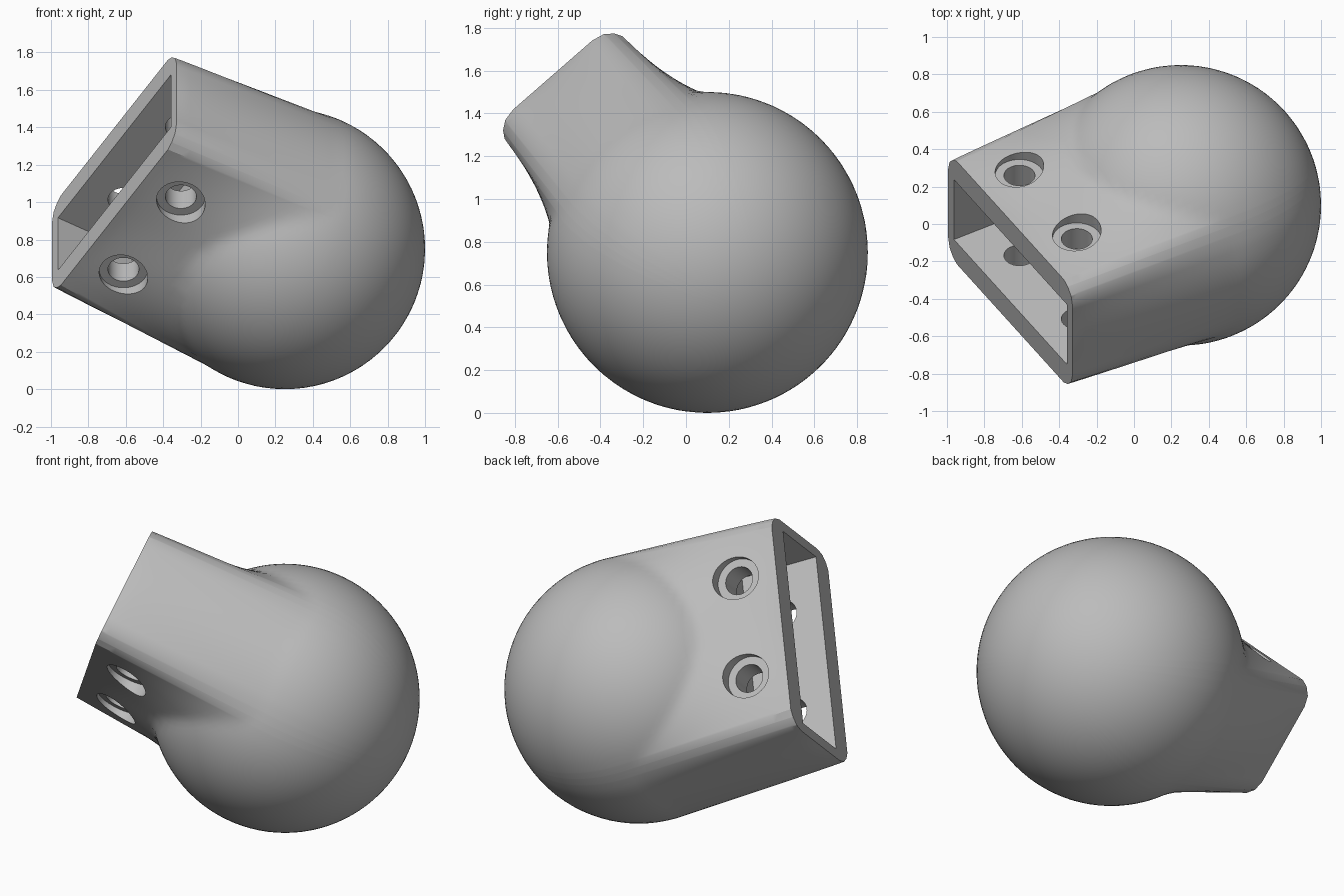
import bpy, bmesh, math
from mathutils import Matrix, Vector

cube = bpy.data.objects.get("Cube")
if cube:
    bpy.data.objects.remove(cube)

R, NECK = 0.75, 1.06                       # ball radius, distance to the open end
CENTRE = Vector((0.25, 0.10, 0.75))
axis = Vector((-0.859, -0.336, 0.385)).normalized()
side = Vector((0, 0.753, 0.657))
side = (side - axis * side.dot(axis)).normalized()
long_dir = side.cross(axis)
FRAME = Matrix((long_dir, side, axis)).transposed().to_4x4()
FRAME.translation = CENTRE

grey = bpy.data.materials.new("plain grey")
grey.use_nodes = True
colour = (0.5, 0.5, 0.5, 1)
grey.diffuse_color = colour
grey.node_tree.nodes["Principled BSDF"].inputs["Base Color"].default_value = colour

# One quarter of the mouth outline: flat sides with rounded corners
QUARTER = [(0.65, 0), (0.65, 0.245), (0.635, 0.305), (0.60, 0.345), (0.56, 0.365), (0, 0.365)]


def mouth_radius(angle):
    c, s = abs(math.cos(angle)), abs(math.sin(angle))
    for (ax, ay), (bx, by) in zip(QUARTER, QUARTER[1:]):
        if ax * s - ay * c >= -1e-9 and bx * s - by * c <= 1e-9:
            return (ax * by - ay * bx) / (c * (by - ay) - s * (bx - ax))
    return R


def shell_radius(angle, t):
    ball = math.sqrt(max(R * R - t * t, 0))
    if t <= 0:
        return ball
    s = 1 - t / NECK
    power = 1.6 * math.sin(angle) ** 2 + 0.7 * math.cos(angle) ** 2
    start = mouth_radius(angle)
    return max(ball, start + (R - start) * s ** power)


# Ring angles, with the mouth corners included
steps = {round(math.radians(i * 3.75), 5) for i in range(96)}
for x, y in QUARTER[1:-1]:
    a = math.atan2(y, x)
    steps |= {a, math.pi - a, math.pi + a, 2 * math.pi - a}
angles = sorted(steps)

# Ball blended into a flat sided neck
heights = [NECK * (1 - i / 28) for i in range(28)]
heights += [-R * math.sin(i * math.pi / 48) for i in range(24)]
bm = bmesh.new()
rings = [[bm.verts.new((shell_radius(a, t) * math.cos(a), shell_radius(a, t) * math.sin(a), t))
          for a in angles] for t in heights]
n = len(angles)
for upper, lower in zip(rings, rings[1:]):
    for i in range(n):
        j = (i + 1) % n
        bm.faces.new((upper[i], lower[i], lower[j], upper[j]))
bm.faces.new(rings[0])
pole = bm.verts.new((0, 0, -R))
for i in range(n):
    bm.faces.new((rings[-1][i], pole, rings[-1][(i + 1) % n]))
bmesh.ops.recalc_face_normals(bm, faces=bm.faces)
mesh = bpy.data.meshes.new("ball_socket_body")
bm.to_mesh(mesh)
bm.free()
body = bpy.data.objects.new("ball_socket_body", mesh)
bpy.context.collection.objects.link(body)
mesh.materials.append(grey)


def cut(name, build):
    """Subtract a temporary shape from the body."""
    b = bmesh.new()
    build(b)
    m = bpy.data.meshes.new(name)
    b.to_mesh(m)
    b.free()
    m.materials.append(grey)
    cutter = bpy.data.objects.new(name, m)
    cutter.hide_render = True
    bpy.context.collection.objects.link(cutter)
    mod = body.modifiers.new(name, 'BOOLEAN')
    mod.operation, mod.solver, mod.object = 'DIFFERENCE', 'EXACT', cutter
    bpy.context.view_layer.objects.active = body
    bpy.ops.object.modifier_apply(modifier=name)
    bpy.data.objects.remove(cutter)


def box(size, place):
    return lambda b: bmesh.ops.create_cube(
        b, size=1, matrix=Matrix.Translation(place) @ Matrix.Diagonal((*size, 1)))


def cylinder(radius, depth, place):
    return lambda b: bmesh.ops.create_cone(
        b, cap_ends=True, segments=40, radius1=radius, radius2=radius, depth=depth,
        matrix=Matrix.Translation(place) @ Matrix.Rotation(math.pi / 2, 4, 'X'))


# Slot, screw holes and their counterbores
FLOOR, HOLE_T, SEAT = 0.6, 0.825, 0.355
cut("slot", box((1.18, 0.425, 1), (0, 0, FLOOR + 0.5)))
for u in (-0.3, 0.3):
    cut("hole", cylinder(0.083, 2, (u, 0, HOLE_T)))
    for sign in (-1, 1):
        cut("counterbore", cylinder(0.13, 0.6, (u, sign * (SEAT + 0.3), HOLE_T)))

# Tilt into place and smooth
body.matrix_world = FRAME
bpy.ops.object.select_all(action='DESELECT')
body.select_set(True)
bpy.context.view_layer.objects.active = body
bpy.ops.object.shade_smooth_by_angle(angle=math.radians(26))
